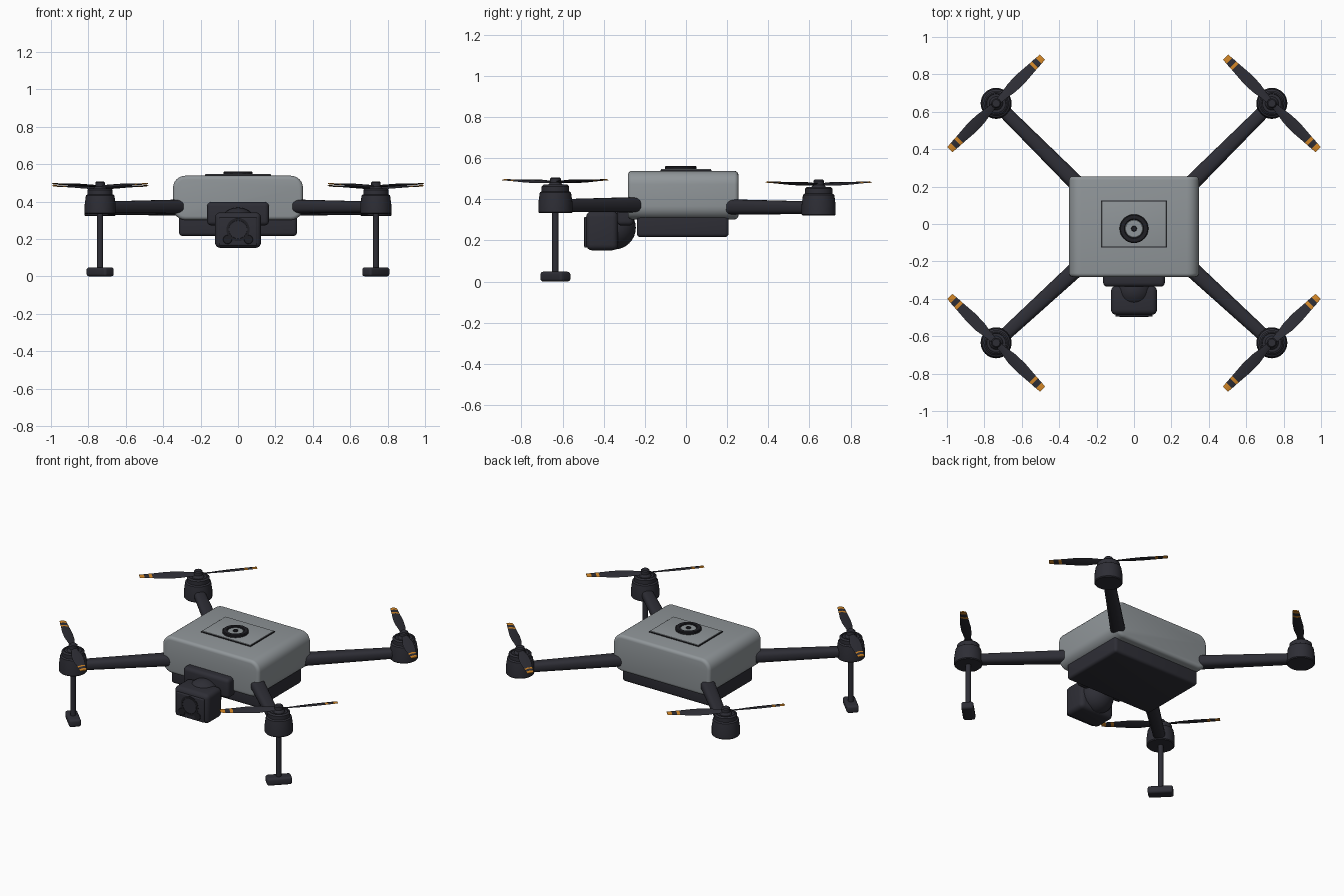
import bpy, bmesh, math
from mathutils import Matrix, Vector

if "Cube" in bpy.data.objects:
    bpy.data.objects.remove(bpy.data.objects["Cube"])


def material(name, rgb):
    m = bpy.data.materials.new(name)
    m.use_nodes = True
    m.diffuse_color = (*rgb, 1)
    m.node_tree.nodes["Principled BSDF"].inputs["Base Color"].default_value = (*rgb, 1)
    return m


GREY = material("shell grey", (0.28, 0.305, 0.32))
DARK = material("charcoal", (0.027, 0.027, 0.036))
BLACK = material("near black", (0.014, 0.014, 0.018))
ORANGE = material("tip orange", (0.65, 0.24, 0.02))


def finish(name, bm, *mats):
    bmesh.ops.recalc_face_normals(bm, faces=bm.faces)
    mesh = bpy.data.meshes.new(name)
    bm.to_mesh(mesh)
    bm.free()
    for m in mats:
        mesh.materials.append(m)
    ob = bpy.data.objects.new(name, mesh)
    bpy.context.collection.objects.link(ob)
    bpy.ops.object.select_all(action="DESELECT")
    ob.select_set(True)
    bpy.context.view_layer.objects.active = ob
    bpy.ops.object.shade_smooth_by_angle(angle=math.radians(35))
    return ob


def box(name, center, size, mat, bevel=0.0, turn=0.0, side_bevel=0.0):
    """Box with rounded edges; side_bevel rounds the edges along y first."""
    bm = bmesh.new()
    bmesh.ops.create_cube(bm, size=1, matrix=Matrix.Diagonal((*size, 1)))
    if side_bevel:
        long_edges = [e for e in bm.edges
                      if abs(e.verts[0].co.y - e.verts[1].co.y) > size[1] / 2]
        bmesh.ops.bevel(bm, geom=long_edges, offset=side_bevel, segments=6,
                        profile=0.5, affect="EDGES")
    if bevel:
        sharp = [e for e in bm.edges if e.calc_face_angle() > 0.8]
        bmesh.ops.bevel(bm, geom=sharp, offset=bevel, segments=4,
                        profile=0.5, affect="EDGES")
    bm.transform(Matrix.Translation(center) @ Matrix.Rotation(turn, 4, "Z"))
    return finish(name, bm, mat)


def lathe(name, center, profile, mat, axis="Z", steps=32):
    """Revolve (radius, height) points around an axis."""
    bm = bmesh.new()
    verts = [bm.verts.new((r, 0, h)) for r, h in profile]
    edges = [bm.edges.new(pair) for pair in zip(verts, verts[1:])]
    bmesh.ops.spin(bm, geom=verts + edges, cent=(0, 0, 0), axis=(0, 0, 1),
                   angle=math.tau, steps=steps)
    bmesh.ops.remove_doubles(bm, verts=bm.verts, dist=0.0001)
    turn = Matrix.Rotation(math.pi / 2, 4, "X") if axis == "Y" else Matrix()
    bm.transform(Matrix.Translation(center) @ turn)
    return finish(name, bm, mat)


def disc(name, center, radius, height, mat, axis="Z"):
    edge = min(0.004, height / 3)
    return lathe(name, center, [(0, 0), (radius, 0), (radius, height - edge),
                                (radius - edge, height), (0, height)], mat, axis)


def arm(name, start, end):
    """Tapered arm with an oval section."""
    bm = bmesh.new()
    start, end = Vector(start), Vector(end)
    path = end - start
    across = Vector((-path.y, path.x, 0)).normalized()
    rings = []
    for t, wide, tall in ((0, 0.044, 0.038), (1, 0.034, 0.030)):
        ring = []
        for i in range(24):
            a = math.tau * i / 24
            c, s = math.cos(a), math.sin(a)
            # slightly squared oval
            u = math.copysign(abs(c) ** 0.75, c) * wide
            v = math.copysign(abs(s) ** 0.75, s) * tall
            ring.append(bm.verts.new(start + path * t + across * u + Vector((0, 0, v))))
        bm.faces.new(ring)
        rings.append(ring)
    for i in range(24):
        j = (i + 1) % 24
        bm.faces.new((rings[0][i], rings[0][j], rings[1][j], rings[1][i]))
    return finish(name, bm, DARK)


def propeller(name, center, turn, hand):
    """Two twisted blades with painted bands near the tips."""
    stations = [(0.015, 0.016), (0.06, 0.021), (0.12, 0.031), (0.19, 0.032),
                (0.25, 0.027), (0.275, 0.025), (0.293, 0.024), (0.322, 0.022),
                (0.35, 0.019)]
    banded = (5, 7)
    bm = bmesh.new()
    for half in (0, math.pi):
        spin = Matrix.Rotation(half, 3, "Z")
        rings = []
        for r, w in stations:
            pitch = hand * math.radians(20 - 40 * r)
            rise = 0.012 * r / 0.35
            section = ((-w, 0), (0, -0.004), (w, 0), (0, 0.004))
            rings.append([bm.verts.new(spin @ Vector((
                r, u * math.cos(pitch) - v * math.sin(pitch),
                rise + u * math.sin(pitch) + v * math.cos(pitch))))
                for u, v in section])
        for k, (a, b) in enumerate(zip(rings, rings[1:])):
            for i in range(4):
                j = (i + 1) % 4
                f = bm.faces.new((a[i], a[j], b[j], b[i]))
                f.material_index = int(k in banded)
        bm.faces.new(rings[0])
        bm.faces.new(rings[-1]).material_index = 1
    bm.transform(Matrix.Translation(center) @ Matrix.Rotation(turn, 4, "Z"))
    return finish(name, bm, DARK, ORANGE)


# Body shell and belly
box("body_shell", (0, -0.014, 0.42), (0.695, 0.538, 0.236), GREY, 0.02, side_bevel=0.065)
box("belly", (0, -0.016, 0.277), (0.63, 0.446, 0.122), DARK, 0.018)

# Top hatch and power button
box("hatch_seam", (0, 0, 0.539), (0.354, 0.25, 0.009), BLACK)
box("hatch", (0, 0, 0.542), (0.346, 0.242, 0.01), GREY, 0.002)
lathe("button_ring", (0, -0.025, 0.545), [(0.048, 0), (0.077, 0), (0.077, 0.013),
      (0.072, 0.017), (0.052, 0.017), (0.048, 0.013), (0.048, 0)], BLACK)
disc("button_face", (0, -0.025, 0.545), 0.049, 0.011, GREY)
disc("button_dot", (0, -0.025, 0.555), 0.015, 0.007, BLACK)

# Camera mount, joint and housing
box("camera_mount", (0, -0.295, 0.335), (0.33, 0.08, 0.125), DARK, 0.022)
joint = bmesh.new()
bmesh.ops.create_uvsphere(joint, u_segments=32, v_segments=16, radius=0.106,
                          matrix=Matrix.Translation((0, -0.35, 0.262)))
finish("camera_joint", joint, DARK)
box("camera_housing", (0, -0.408, 0.247), (0.246, 0.155, 0.19), DARK, 0.028)
box("camera_face", (0, -0.487, 0.24), (0.2, 0.016, 0.15), DARK, 0.006)
lathe("lens_ring", (0, -0.49, 0.25), [(0.05, 0), (0.062, 0), (0.062, 0.007),
      (0.05, 0.007), (0.05, 0)], BLACK, "Y")
disc("main_lens", (0, -0.49, 0.25), 0.05, 0.006, DARK, "Y")
for sx in (-1, 1):
    disc("sensor_lens", (sx * 0.056, -0.49, 0.197), 0.024, 0.007, BLACK, "Y")

# Arms, motors and propellers at the four corners; legs at the front
MOTOR = [(0, 0), (0.078, 0), (0.083, 0.005), (0.083, 0.05), (0.076, 0.1),
         (0.067, 0.106), (0.067, 0.13), (0.058, 0.138), (0.052, 0.138),
         (0.05, 0.132), (0.036, 0.132), (0.034, 0.14), (0.026, 0.148),
         (0.026, 0.168), (0.02, 0.174), (0, 0.174)]
for sx, left_right in ((-1, "right"), (1, "left")):
    for sy, end in ((-1, "front"), (1, "back")):
        tag = f"{end}_{left_right}"
        front = sy < 0
        x, y = sx * 0.737, -0.635 if front else 0.645
        base = 0.333 if front else 0.322
        turn = -sx * sy * math.pi / 4
        arm(f"{tag}_arm", (sx * 0.27, -0.206 if front else 0.18, base + 0.041),
            (x, y, base + 0.037))
        lathe(f"{tag}_motor", (x, y, base), MOTOR, DARK)
        propeller(f"{tag}_propeller", (x, y, base + 0.15), turn, sx * sy)
        if front:
            disc(f"{tag}_leg", (x, y, 0.03), 0.016, 0.32, DARK)
            box(f"{tag}_foot", (x, y, 0.024), (0.15, 0.072, 0.048), DARK, 0.014, turn)
